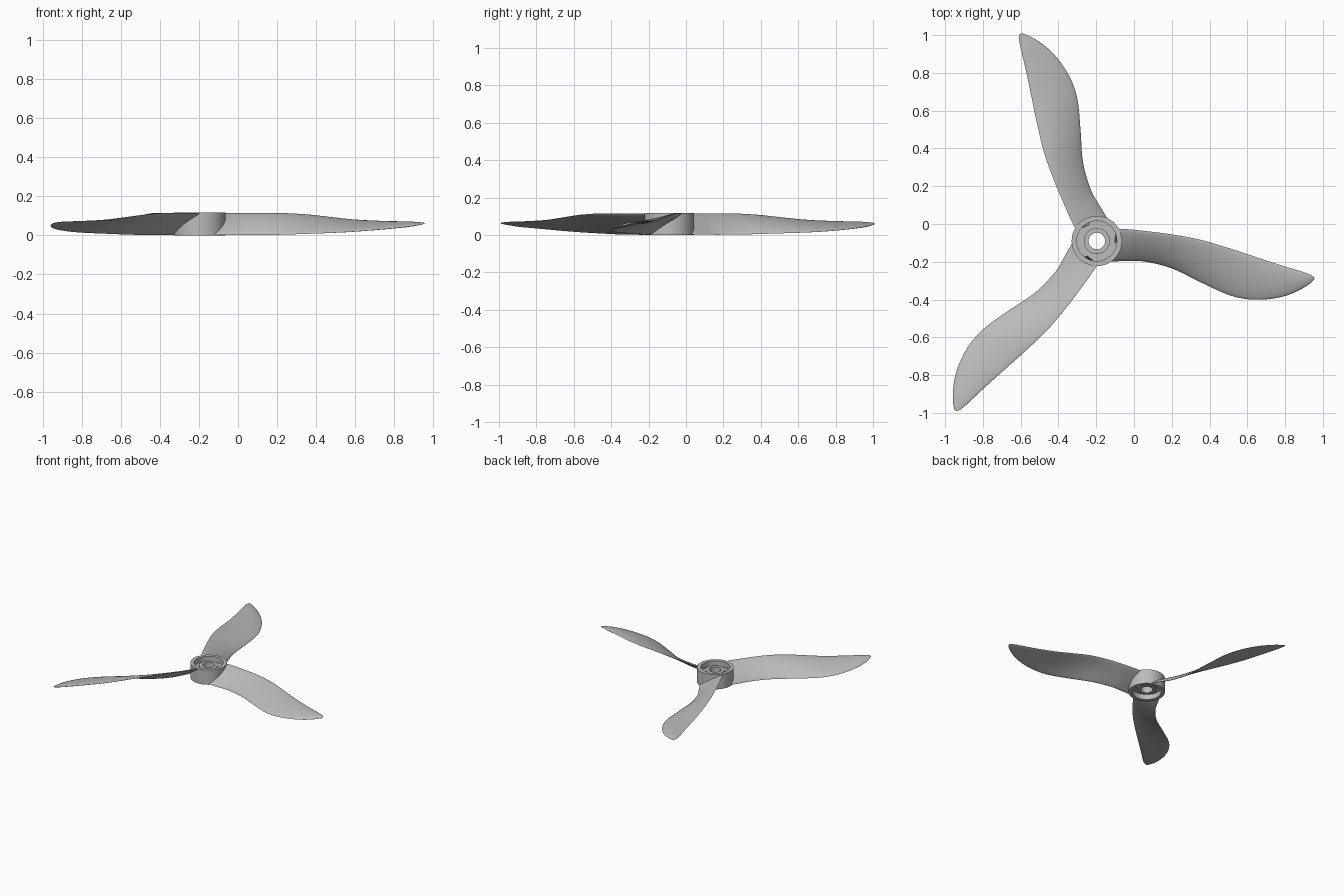
import bpy, bmesh, math
from mathutils import Vector, Matrix

if "Cube" in bpy.data.objects:
    bpy.data.objects.remove(bpy.data.objects["Cube"])

CENTRE = Vector((-0.197, -0.09, 0))
grey = bpy.data.materials.new("light grey")
grey.use_nodes = True
colour = (0.5, 0.5, 0.5, 1)
grey.diffuse_color = colour
grey.node_tree.nodes["Principled BSDF"].inputs["Base Color"].default_value = colour


def finish(bm, name, angle):
    bmesh.ops.recalc_face_normals(bm, faces=bm.faces)
    mesh = bpy.data.meshes.new(name)
    bm.to_mesh(mesh)
    bm.free()
    mesh.materials.append(grey)
    obj = bpy.data.objects.new(name, mesh)
    bpy.context.collection.objects.link(obj)
    bpy.ops.object.select_all(action='DESELECT')
    obj.select_set(True)
    bpy.context.view_layer.objects.active = obj
    bpy.ops.object.shade_smooth_by_angle(angle=math.radians(angle))
    return obj


def bridge(bm, loops, closed):
    pairs = list(zip(loops, loops[1:])) + ([(loops[-1], loops[0])] if closed else [])
    for a, b in pairs:
        n = len(a)
        for i in range(n):
            j = (i + 1) % n
            bm.faces.new((a[i], a[j], b[j], b[i]))


# Hub: outer rim, recessed web and bored inner boss (radius, height)
half = [(0.044, 0.096), (0.069, 0.096), (0.069, 0.075), (0.106, 0.075),
        (0.106, 0.117), (0.133, 0.117)]
HEIGHT = 0.117
profile = half + [(r, HEIGHT - z) for r, z in reversed(half)]
bm = bmesh.new()
loops = []
for k in range(64):
    a = math.tau * k / 64
    loops.append([bm.verts.new((r * math.cos(a), r * math.sin(a), z)) for r, z in profile])
bridge(bm, loops, True)
finish(bm, "hub", 30).location = CENTRE

# Blade stations: x, high edge y and z, low edge y and z
stations = [Vector(s) for s in (
    (-0.10, -0.025, 0.112, -0.198, 0.004),
    (-0.05, -0.026, 0.114, -0.197, 0.002),
    (0.05, -0.036, 0.115, -0.198, 0.001),
    (0.20, -0.055, 0.115, -0.235, 0.003),
    (0.35, -0.083, 0.107, -0.307, 0.008),
    (0.50, -0.127, 0.090, -0.375, 0.014),
    (0.60, -0.160, 0.079, -0.398, 0.020),
    (0.70, -0.193, 0.073, -0.399, 0.028),
    (0.80, -0.225, 0.069, -0.381, 0.037),
    (0.88, -0.249, 0.067, -0.348, 0.046),
    (0.93, -0.266, 0.066, -0.317, 0.054),
    (0.950, -0.279, 0.065, -0.299, 0.058),
    (0.955, -0.287, 0.064, -0.291, 0.060))]


def spline(pts, steps):
    """Smooth path through all the stations."""
    out = []
    for i in range(len(pts) - 1):
        p0, p1 = pts[max(i - 1, 0)], pts[i]
        p2, p3 = pts[i + 1], pts[min(i + 2, len(pts) - 1)]
        d1, d2 = p2 - p0, p3 - p1
        # scale tangents to the uneven station spacing
        d1 = d1 * ((p2[0] - p1[0]) / d1[0])
        d2 = d2 * ((p2[0] - p1[0]) / d2[0])
        for k in range(steps):
            t = k / steps
            out.append(p1 * (2*t**3 - 3*t**2 + 1) + d1 * (t**3 - 2*t**2 + t)
                       + p2 * (3*t**2 - 2*t**3) + d2 * (t**3 - t**2))
    return out + [pts[-1]]


def blade_mesh():
    bm = bmesh.new()
    rings, n = [], 12
    for index, s in enumerate(spline(stations, 5)):
        x, hy, hz, ly, lz = s
        chord = Vector((0, ly - hy, lz - hz))
        length = chord.length
        normal = Vector((0, chord.z, -chord.y)).normalized()
        thick = min(0.018, 0.16 * length)
        ring = []
        for k in range(2 * n):
            a = math.pi * k / n
            u = 0.5 - 0.5 * math.cos(a)
            arch = 4 * u * (1 - u) * 0.03 * length
            p = Vector((x, hy, hz)) + chord * u + normal * (arch + 0.5 * thick * math.sin(a))
            p -= CENTRE
            # wrap the root around the hub wall
            if index < 5:
                wall = math.sqrt(max(0.12 ** 2 - p.y ** 2, 0))
                end = stations[1][0] - CENTRE.x
                p.x = wall + (end - wall) * index / 5
            p.z = min(max(p.z, 0), HEIGHT)
            ring.append(bm.verts.new(p))
        rings.append(ring)
    bridge(bm, rings, False)
    bm.faces.new(rings[0])
    bm.faces.new(rings[-1])
    return bm


# Three blades spaced evenly around the hub
for i, name in enumerate(("left_blade", "back_blade", "front_blade")):
    blade = finish(blade_mesh(), name, 50)
    blade.matrix_world = Matrix.Translation(CENTRE) @ Matrix.Rotation(math.tau * i / 3, 4, 'Z')
